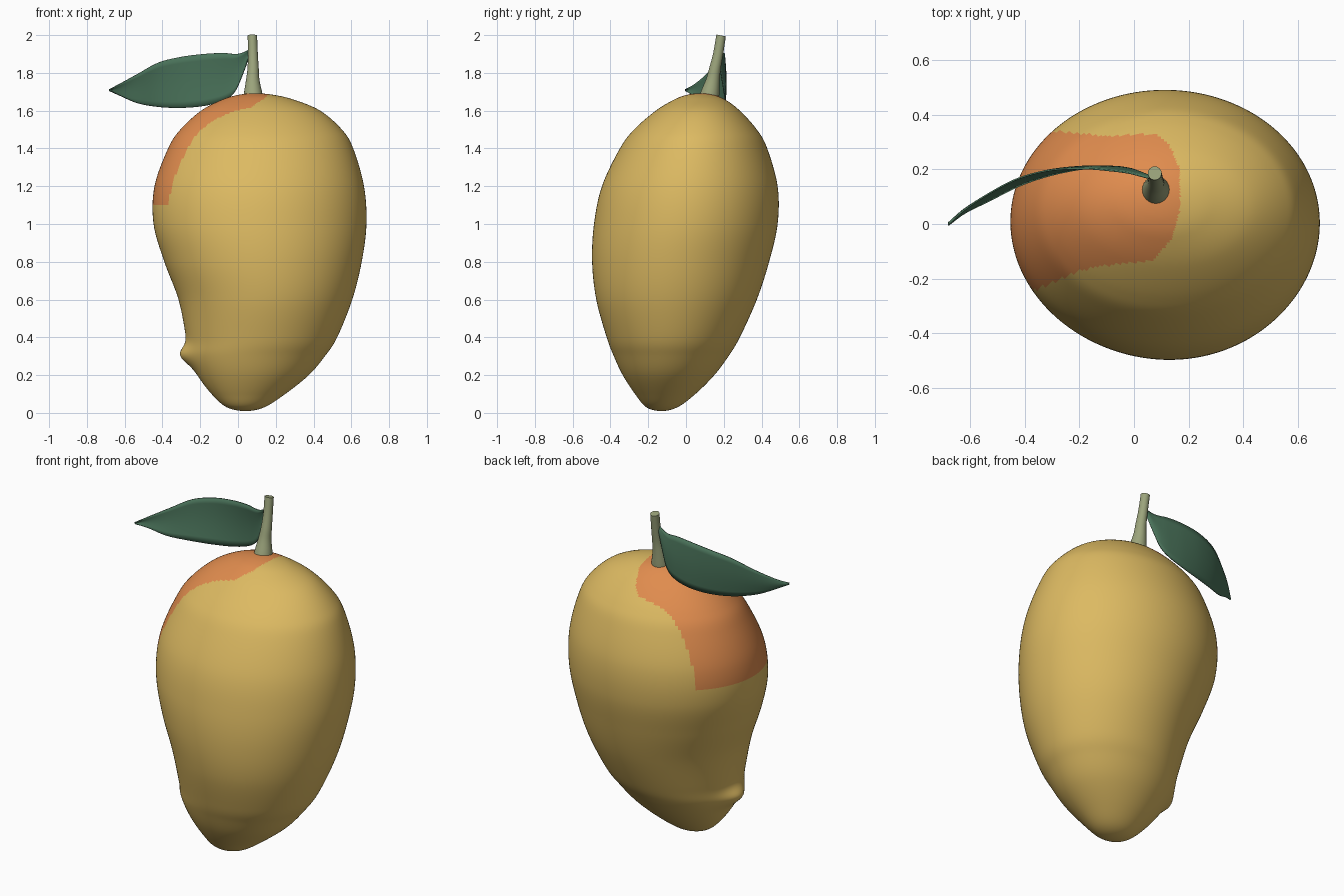
import bpy, bmesh, math
from mathutils import Vector

if "Cube" in bpy.data.objects:
    bpy.data.objects.remove(bpy.data.objects["Cube"])


def material(name, rgb):
    m = bpy.data.materials.new(name)
    m.diffuse_color = (*rgb, 1)
    m.use_nodes = True
    m.node_tree.nodes["Principled BSDF"].inputs["Base Color"].default_value = m.diffuse_color
    return m


yellow = material("ripe yellow", (0.72, 0.49, 0.122))
orange = material("blush orange", (0.745, 0.262, 0.076))
stem_green = material("stem green", (0.33, 0.37, 0.20))
leaf_green = material("leaf green", (0.068, 0.17, 0.102))


def catmull(rows, steps, first=None, last=None):
    """Smoothly resample a list of equal-length rows."""
    rows = [Vector(r) for r in rows]
    pts = [Vector(first) if first else rows[0] * 2 - rows[1]] + rows
    pts.append(Vector(last) if last else rows[-1] * 2 - rows[-2])
    out = []
    for i in range(1, len(pts) - 2):
        a, b, c, d = pts[i - 1:i + 3]
        for s in range(steps):
            t = s / steps
            out.append(0.5 * (2 * b + (c - a) * t + (2 * a - 5 * b + 4 * c - d) * t * t
                              + (3 * b - a - 3 * c + d) * t ** 3))
    return out + [rows[-1]]


def finish(bm, name, mats):
    bmesh.ops.recalc_face_normals(bm, faces=bm.faces)
    me = bpy.data.meshes.new(name)
    bm.to_mesh(me)
    bm.free()
    for m in mats:
        me.materials.append(m)
    ob = bpy.data.objects.new(name, me)
    bpy.context.collection.objects.link(ob)
    bpy.context.view_layer.objects.active = ob
    ob.select_set(True)
    bpy.ops.object.shade_smooth_by_angle(angle=math.radians(50))
    ob.select_set(False)
    return ob


def loft(bm, rings):
    n = len(rings[0])
    for a, b in zip(rings, rings[1:]):
        for i in range(n):
            j = (i + 1) % n
            bm.faces.new((a[i], a[j], b[j], b[i]))


# Fruit: elliptical sections (z, left, right, front, back)
sections = [
    (0.01, 0.04, 0.04, -0.13, -0.13),
    (0.03, -0.06, 0.14, -0.21, -0.045),
    (0.10, -0.14, 0.25, -0.27, 0.05),
    (0.20, -0.215, 0.375, -0.335, 0.15),
    (0.30, -0.262, 0.46, -0.382, 0.225),
    (0.40, -0.275, 0.525, -0.42, 0.285),
    (0.60, -0.315, 0.605, -0.475, 0.375),
    (0.80, -0.39, 0.655, -0.497, 0.44),
    (1.00, -0.447, 0.68, -0.487, 0.485),
    (1.20, -0.442, 0.667, -0.445, 0.485),
    (1.40, -0.37, 0.61, -0.35, 0.43),
    (1.50, -0.305, 0.55, -0.275, 0.375),
    (1.60, -0.195, 0.435, -0.16, 0.285),
    (1.66, -0.08, 0.29, -0.06, 0.205),
    (1.685, 0.01, 0.18, 0.01, 0.14),
    (1.692, 0.09, 0.09, 0.08, 0.08),
]


def mirrored(r):
    return (r[0], r[2], r[1], r[4], r[3])


SEG = 192
bm = bmesh.new()
rings = []
samples = catmull(sections, 10, mirrored(sections[1]), mirrored(sections[-2]))
for z, l, r, f, k in samples[1:-1]:
    ring = []
    for i in range(SEG):
        a = math.tau * i / SEG
        p = Vector(((l + r) / 2 + (r - l) / 2 * math.cos(a),
                    (f + k) / 2 + (k - f) / 2 * math.sin(a), z))
        # small beak low on the left side
        d2 = ((p.y + 0.08) / 0.10) ** 2 + ((p.z - 0.305) / 0.055) ** 2
        if p.x < 0:
            p.x -= 0.043 * math.exp(-d2)
        ring.append(bm.verts.new(p))
    rings.append(ring)
loft(bm, rings)
for row, ring in ((samples[0], rings[0]), (samples[-1], rings[-1])):
    pole = bm.verts.new(((row[1] + row[2]) / 2, (row[3] + row[4]) / 2, row[0]))
    for i in range(SEG):
        bm.faces.new((ring[i], ring[(i + 1) % SEG], pole))

# Blush outline seen from the top: the upper left shoulder
blush = [(-0.8, 0.40), (-0.3, 0.342), (-0.1, 0.322), (0.08, 0.332), (0.13, 0.29), (0.165, 0.21),
         (0.17, 0.06), (0.14, -0.05), (0.07, -0.135), (-0.06, -0.145), (-0.2, -0.17),
         (-0.37, -0.245), (-0.8, -0.45)]


def inside(x, y, poly):
    hit = False
    for (x1, y1), (x2, y2) in zip(poly, poly[1:] + poly[:1]):
        if (y1 > y) != (y2 > y) and x < x1 + (y - y1) * (x2 - x1) / (y2 - y1):
            hit = not hit
    return hit


for face in bm.faces:
    c = face.calc_center_median()
    face.material_index = int(c.z > 1.1 and inside(c.x, c.y, blush))
finish(bm, "fruit", [yellow, orange])

# Stem: flared, leaning tube (x, y, z, radius)
path = [(0.08, 0.118, 1.65, 0.053), (0.08, 0.127, 1.69, 0.049), (0.078, 0.142, 1.76, 0.036),
        (0.08, 0.153, 1.82, 0.030), (0.079, 0.17, 1.90, 0.026), (0.076, 0.186, 1.998, 0.025)]
bm = bmesh.new()
rings = []
for x, y, z, r in catmull(path, 4):
    rings.append([bm.verts.new((x + r * math.cos(math.tau * i / 24),
                                y + r * math.sin(math.tau * i / 24),
                                z - 0.2 * r * math.sin(math.tau * i / 24))) for i in range(24)])
loft(bm, rings)
bm.faces.new(rings[0])
bm.faces.new(rings[-1])
finish(bm, "stem", [stem_green])

# Leaf: curved blade (x, top y, top z, bottom y, bottom z)
blade = [(-0.68, -0.005, 1.712, -0.005, 1.706), (-0.62, 0.052, 1.745, 0.04, 1.678),
         (-0.53, 0.112, 1.795, 0.085, 1.64), (-0.42, 0.168, 1.855, 0.14, 1.62),
         (-0.30, 0.198, 1.885, 0.18, 1.615), (-0.18, 0.203, 1.90, 0.203, 1.625),
         (-0.08, 0.195, 1.905, 0.208, 1.652), (-0.02, 0.187, 1.90, 0.202, 1.695),
         (0.02, 0.177, 1.905, 0.188, 1.78), (0.062, 0.165, 1.925, 0.168, 1.895)]
bm = bmesh.new()
cols = []
for x, yt, zt, yb, zb in catmull(blade, 5):
    col = []
    for j in range(9):
        t = j / 8
        bow = 0.008 * math.sin(math.pi * t)
        col.append(bm.verts.new((x, yt + (yb - yt) * t + bow, zt + (zb - zt) * t)))
    cols.append(col)
for a, b in zip(cols, cols[1:]):
    for j in range(8):
        bm.faces.new((a[j], a[j + 1], b[j + 1], b[j]))
leaf = finish(bm, "leaf", [leaf_green])
solid = leaf.modifiers.new("thickness", "SOLIDIFY")
solid.thickness = 0.006
solid.offset = 0
